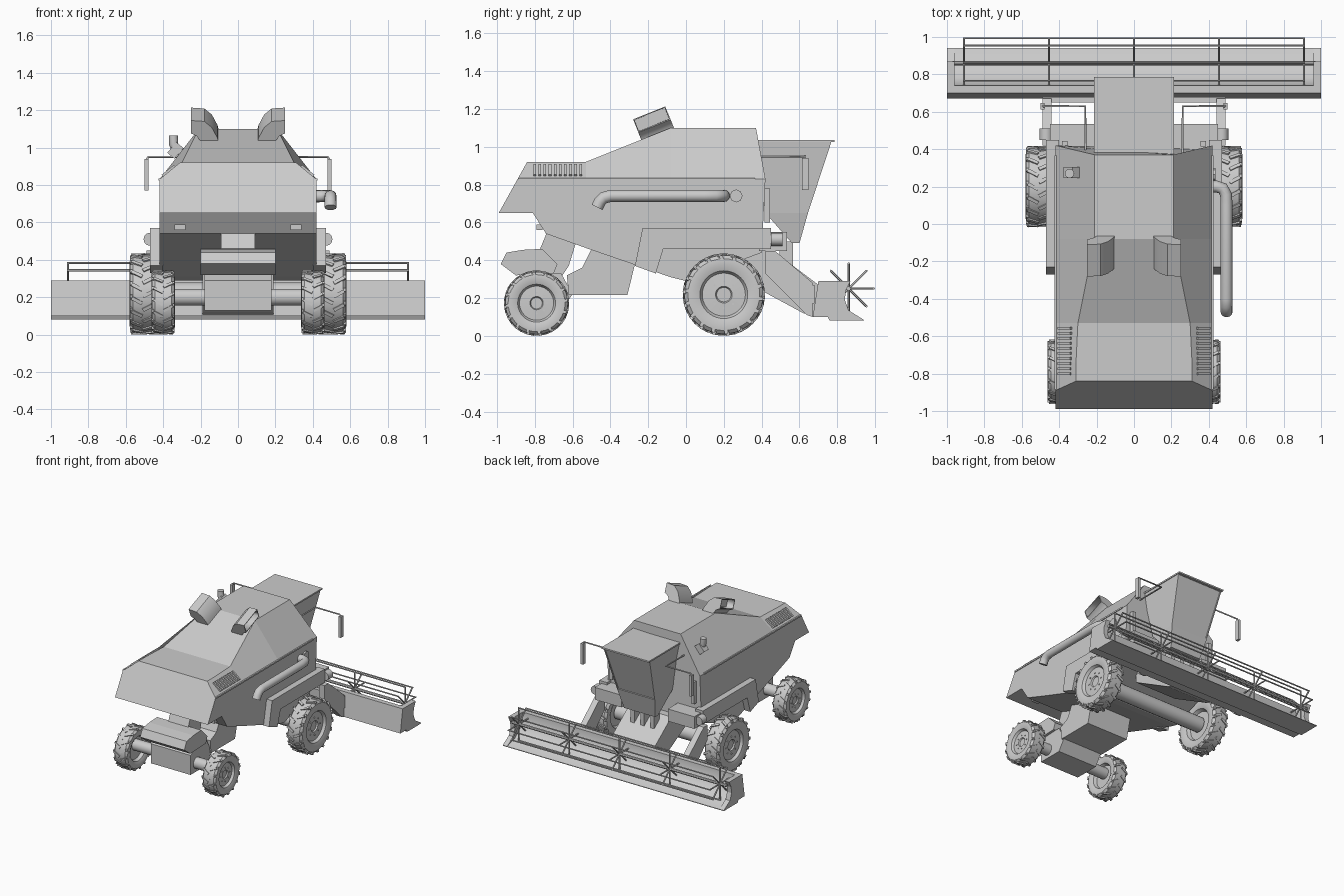
import bpy, bmesh
from math import sin, cos, pi, radians
from mathutils import Matrix, Vector

if "Cube" in bpy.data.objects:
    bpy.data.objects.remove(bpy.data.objects["Cube"])


def finish(name, bm, smooth=None):
    bmesh.ops.recalc_face_normals(bm, faces=bm.faces)
    me = bpy.data.meshes.new(name)
    bm.to_mesh(me)
    bm.free()
    ob = bpy.data.objects.new(name, me)
    bpy.context.collection.objects.link(ob)
    if smooth:
        bpy.ops.object.select_all(action='DESELECT')
        ob.select_set(True)
        bpy.context.view_layer.objects.active = ob
        bpy.ops.object.shade_smooth_by_angle(angle=radians(smooth))
    return ob


def loft(name, rings, caps=True, loop=False, smooth=None):
    bm = bmesh.new()
    vs = [[bm.verts.new(p) for p in r] for r in rings]
    n = len(vs[0])
    for a, b in zip(vs, vs[1:] + (vs[:1] if loop else [])):
        for i in range(n):
            j = (i + 1) % n
            bm.faces.new((a[i], a[j], b[j], b[i]))
    if caps:
        bm.faces.new(vs[0])
        bm.faces.new(vs[-1])
    return finish(name, bm, smooth)


def prism(name, pts, x0, x1, smooth=None):
    """(y, z) profile extruded along x"""
    return loft(name, [[(x, y, z) for y, z in pts] for x in (x0, x1)], smooth=smooth)


def rods(name, pairs, r, n=8):
    bm = bmesh.new()
    for a, b in pairs:
        a, b = Vector(a), Vector(b)
        m = Matrix.Translation((a + b) / 2) @ (b - a).to_track_quat('Z', 'Y').to_matrix().to_4x4()
        bmesh.ops.create_cone(bm, cap_ends=True, segments=n, radius1=r, radius2=r,
                              depth=(b - a).length, matrix=m)
    return finish(name, bm, 40 if n > 6 else None)


def boxes(name, items):
    """items: (centre, size, rotation matrix or None)"""
    bm = bmesh.new()
    for c, s, rot in items:
        m = Matrix.Translation(c) @ (rot or Matrix()) @ Matrix.Diagonal((*s, 1))
        bmesh.ops.create_cube(bm, size=1, matrix=m)
    return finish(name, bm)


def pipe(name, pts, r, caps=True):
    cu = bpy.data.curves.new(name, 'CURVE')
    cu.dimensions = '3D'
    cu.bevel_depth, cu.bevel_resolution, cu.use_fill_caps = r, 4, caps
    sp = cu.splines.new('POLY')
    sp.points.add(len(pts) - 1)
    for p, c in zip(sp.points, pts):
        p.co = (*c, 1)
    ob = bpy.data.objects.new(name, cu)
    bpy.context.collection.objects.link(ob)


def recess(ob, direction, thick, depth):
    bm = bmesh.new()
    bm.from_mesh(ob.data)
    f = max(bm.faces, key=lambda f: f.normal.dot(Vector(direction).normalized()))
    bmesh.ops.inset_individual(bm, faces=[f], thickness=thick)
    bmesh.ops.inset_individual(bm, faces=[f], thickness=0.0005, depth=-depth)
    bm.to_mesh(ob.data)
    bm.free()


# Main body: stations (y bottom, z bottom, y shoulder, y top, z top, top half width)
W, ZS = 0.42, 0.83
stations = [(-.99, .65, -.89, -.84, .92, .31), (-.81, .65, -.81, -.81, .92, .31),
            (-.74, .54, -.74, -.74, .92, .31), (-.53, .465, -.53, -.53, .92, .30),
            (-.08, .31, -.08, -.08, 1.10, .21), (0, .29, 0, 0, 1.10, .21),
            (.40, .44, .42, .37, 1.10, .21)]
loft("body", [[(-W, yb, zb), (-W, ym, ZS), (-wt, yt, zt), (wt, yt, zt), (W, ym, ZS), (W, yb, zb)]
              for yb, zb, ym, yt, zt, wt in stations])

# Cab, narrowing downwards, with roof slab
cab = loft("cab", [[(-w, y0, z), (w, y0, z), (w, y1, z), (-w, y1, z)] for w, y0, y1, z in
                   [(.14, .56, .60, .49), (.17, .42, .645, .65), (.21, .36, .77, 1.03)]])
recess(cab, (0, 1, -.35), .012, .006)
boxes("cab_roof", [((0, .57, 1.03), (.43, .43, .012), None)])
boxes("cab_supports", [((x, .53, .40), (.035, .07, .2), None) for x in (-.09, 0, .09)])

# Feeder channel down to the header
prism("feeder_house", [(.25, .45), (.46, .45), (.70, .27), (.70, .10), (.62, .12), (.25, .32)], -.19, .19)

# Header trough and end plates
prism("header_trough", [(.70, .29), (.74, .29), (.745, .22), (.78, .16), (.84, .115), (.94, .085),
                        (.94, .08), (.76, .08), (.75, .10), (.67, .10)], -1, 1, 35)
for s in (-1, 1):
    prism("header_end", [(.70, .29), (.87, .29), (.845, .24), (.84, .19), (.86, .135), (.94, .085),
                         (.94, .08), (.76, .08), (.75, .10), (.67, .10)], s * .96, s)

# Reel with eight bars on five spiders
RC, RR = (.86, .25), .133
tips = [(RC[0] + RR * cos(k * pi / 4), RC[1] + RR * sin(k * pi / 4)) for k in range(8)]
rods("reel_bars", [((-.915, y, z), (.915, y, z)) for y, z in tips], .006, 6)
rods("reel_spokes", [((x, *RC), (x, y, z)) for x in (-.91, -.455, 0, .455, .91) for y, z in tips], .006, 6)
rods("reel_shaft", [((-.97, *RC), (.97, *RC))], .012)


# Wheels: lathed tyre, hub with bolts, staggered slanted lugs
def wheel(name, x, y, r, w, s, lugs):
    h, rim = w / 2, r * .58
    prof = [(h * .45, 0), (h * .45, rim * .3), (h * .6, rim * .35), (h * .55, rim * .9), (h * .85, rim),
            (h, r * .74), (h * .96, r * .87), (h * .72, r * .955), (0, r * .965), (-h * .72, r * .955),
            (-h * .96, r * .87), (-h, r * .74), (-h * .8, rim), (-h * .4, rim * .9), (-h * .4, 0)]
    seg = 40
    rings = [[(x + s * px, y + max(pr, 1e-4) * cos(2 * pi * i / seg), r + max(pr, 1e-4) * sin(2 * pi * i / seg))
              for i in range(seg)] for px, pr in prof]
    loft(name + "_tyre", rings, smooth=35)
    items = []
    for k in range(lugs * 2):
        side = 1 if k % 2 else -1
        turn = Matrix.Rotation(pi * k / lugs, 4, 'X')
        m = turn @ Matrix.Rotation(side * .5, 4, 'Z')
        c = turn @ Vector((side * h * .43, 0, r * .955))
        items.append((c + Vector((x, y, r)), (h * .9, r * .085, r * .08), m))
        c = turn @ Vector((side * h * .88, -side * side * h * .0 + r * .1, r * .895))
        items.append((c + Vector((x, y, r)), (h * .2, r * .085, r * .1), turn))
    boxes(name + "_tread", items)
    bolts = [(y + rim * .55 * cos(a * pi / 4), r + rim * .55 * sin(a * pi / 4)) for a in range(8)]
    rods(name + "_bolts", [((x + s * h * .4, *b), (x + s * h * .66, *b)) for b in bolts], r * .03, 6)


for s, side in ((-1, "left"), (1, "right")):
    wheel(side + "_drive_wheel", s * .51, .20, .218, .14, s, 18)
    wheel(side + "_steer_wheel", s * .40, -.79, .173, .125, s, 16)

# Axles
rods("drive_axle", [((-.47, .20, .22), (.47, .20, .22))], .06, 20)
rods("steer_axle", [((-.38, -.79, .20), (.38, -.79, .20))], .045, 20)
prism("axle_box", [(-.87, .13), (-.87, .29), (-.80, .33), (-.66, .33), (-.60, .22), (-.66, .13)], -.18, .18)
prism("axle_bracket", [(-.98, .38), (-.95, .44), (-.86, .455), (-.76, .46), (-.68, .38), (-.70, .33), (-.90, .32)],
      -.20, .20)
prism("axle_neck", [(-.78, .44), (-.73, .56), (-.58, .50), (-.62, .37), (-.66, .31), (-.76, .31)], -.09, .09)
prism("straw_chute", [(-.62, .215), (-.31, .215), (-.26, .42), (-.48, .50), (-.55, .36), (-.63, .32)], -.19, .19)

for s, side in ((-1, "left"), (1, "right")):
    # Side skirt over the drive wheel
    prism(side + "_skirt", [(-.23, .57), (.45, .57), (.45, .46), (-.12, .46), (-.16, .33), (-.27, .37)],
          s * .40, s * .47)
    # Front platform, step beam and lamp
    boxes(side + "_platform", [((s * .33, .46, .50), (.24, .15, .10), None)])
    prism(side + "_step_beam", [(.42, .45), (.47, .45), (.67, .28), (.67, .10), (.64, .11), (.42, .33)],
          s * .44, s * .49)
    boxes(side + "_beam_foot", [((s * .34, .665, .22), (.30, .03, .10), None)])
    rods(side + "_lamp", [((s * .47, .45, .51), (s * .47, .51, .51))], .035, 12)
    # Mirror and arm
    pipe(side + "_mirror_arm", [(s * .26, .38, .95), (s * .26, .63, .95), (s * .48, .63, .95),
                                (s * .49, .63, .93)], .006)
    boxes(side + "_mirror", [((s * .49, .63, .855), (.022, .035, .17), None)])
    # Roof scoop, hollow mouth facing outwards
    prof = [(.09, -.10), (.11, -.02), (.14, .04), (.18, .075), (.25, .08), (.25, .005), (.22, -.01),
            (.20, -.04), (.19, -.10)]
    ob = loft(side + "_scoop", [[(s * px, d, pz) for px, pz in prof] for d in (-.092, .092)], smooth=35)
    recess(ob, (s, 0, 0), .008, .06)
    ob.rotation_euler.x = radians(22)
    ob.location = (0, -.165, 1.105)
    # Louvre slats on the rear shoulder
    tilt = Matrix.Rotation(s * radians(39), 4, 'Y')
    boxes(side + "_louvres", [((s * .37, -.80 + .027 * k, .874), (.085, .014, .018), tilt) for k in range(10)])
    # Shoulder trim, rear light, grab rail
    boxes(side + "_trim", [((s * W, -.26, ZS), (.012, 1.25, .012), None)])
    boxes(side + "_rear_light", [((s * .31, -.775, .575), (.06, .03, .03), None)])
    boxes(side + "_grab_rail", [((s * .37, .43, .69), (.03, .03, .18), None)])

# Exhaust along the right side and its round plate
pipe("exhaust", [(.38, .20, .74), (.44, .20, .74), (.475, .19, .74), (.492, .155, .74), (.495, .10, .74),
                 (.495, -.40, .74), (.495, -.435, .73), (.495, -.455, .71), (.495, -.47, .68)], .032)
rods("side_plate", [((.41, .265, .74), (.435, .265, .74))], .034, 8)

# Small elbow stack on the left shoulder
pipe("intake_stack", [(-.28, .27, .96), (-.33, .27, .99), (-.345, .27, 1.02), (-.345, .27, 1.065)], .025)
boxes("stack_collar", [((-.335, .275, .985), (.075, .06, .05), Matrix.Rotation(radians(-50), 4, 'Y'))])
